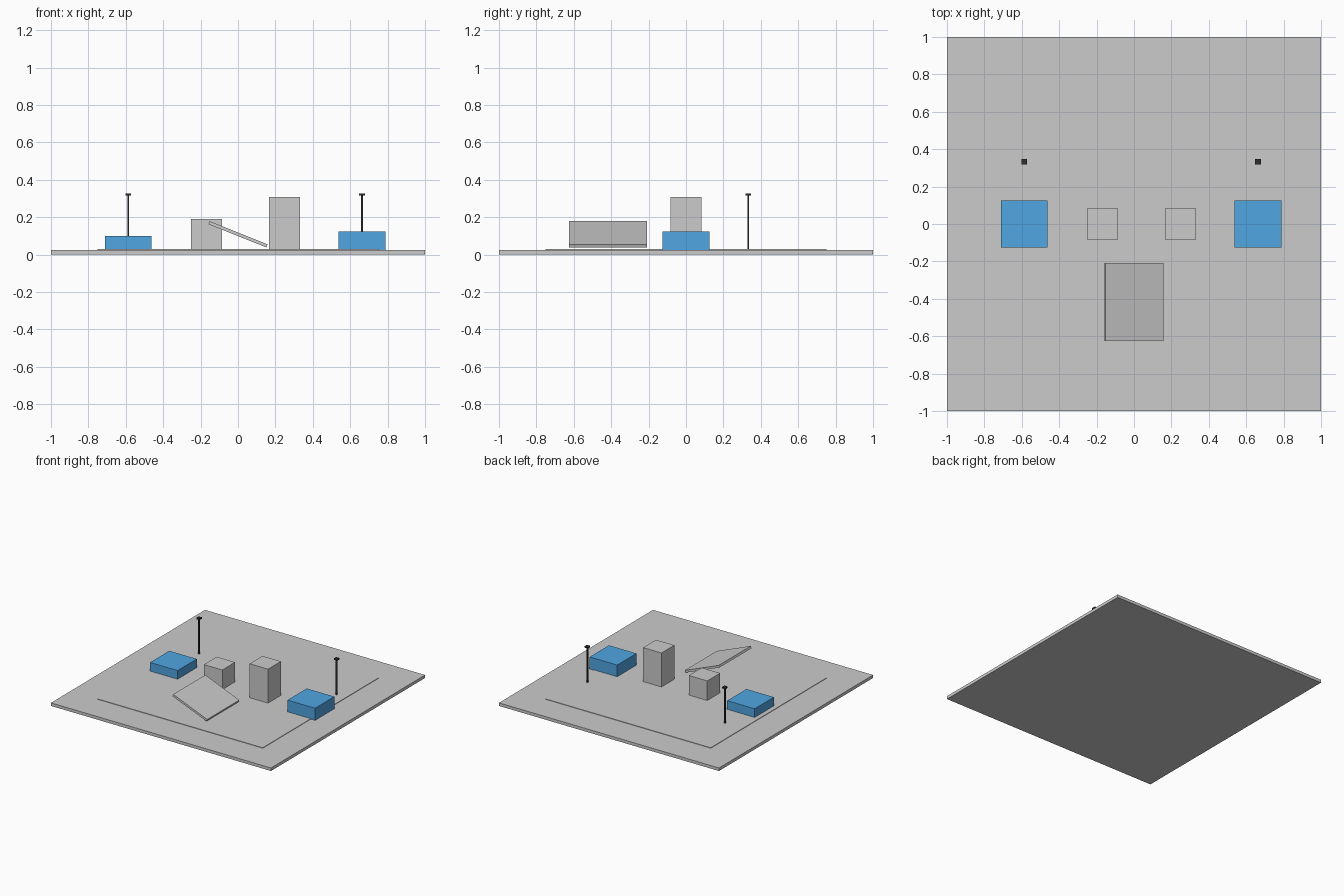
import bpy
import math

if "Cube" in bpy.data.objects:
    bpy.data.objects.remove(bpy.data.objects["Cube"])


def material(name, rgb):
    m = bpy.data.materials.new(name)
    m.diffuse_color = (*rgb, 1.0)
    m.use_nodes = True
    m.node_tree.nodes["Principled BSDF"].inputs["Base Color"].default_value = m.diffuse_color
    return m


def box(name, centre, size, mat=None, tilt=0.0):
    """Box given by centre and size, optionally tilted about the y axis."""
    bpy.ops.mesh.primitive_cube_add(size=1, location=centre, rotation=(0, tilt, 0))
    ob = bpy.context.object
    ob.name = name
    ob.scale = size
    bpy.ops.object.transform_apply(location=False, rotation=False, scale=True)
    if mat:
        ob.data.materials.append(mat)
    return ob


def standing_box(name, x, y, w, d, z0, z1, mat=None):
    return box(name, (x, y, (z0 + z1) / 2), (w, d, z1 - z0), mat)


blue = material("blue", (0.08, 0.38, 0.76))
dark = material("dark", (0.03, 0.03, 0.03))

FLOOR = 0.029

# Ground slab and the thin raised field on it
standing_box("base_slab", 0, 0, 2, 2, 0, 0.025)
standing_box("inner_field", 0, 0, 1.5, 1.5, 0.025, FLOOR)

# Blue platforms, each with a capped marker pole behind it
for side, x, top in (("left", -0.587, 0.10), ("right", 0.663, 0.125)):
    standing_box(f"{side}_platform", x, 0, 0.25, 0.25, 0.025, top, blue)
    standing_box(f"{side}_pole", x, 0.333, 0.01, 0.01, FLOOR, 0.316, dark)
    standing_box(f"{side}_pole_cap", x, 0.333, 0.03, 0.03, 0.316, 0.328, dark)

# Grey cover blocks
standing_box("low_block", -0.168, 0, 0.167, 0.167, FLOOR, 0.19)
standing_box("tall_block", 0.248, 0, 0.167, 0.167, FLOOR, 0.308)

# Tilted ramp plate, falling towards +x
box("ramp", (0, -0.417, 0.109), (0.333, 0.417, 0.018), tilt=math.radians(21.8))
